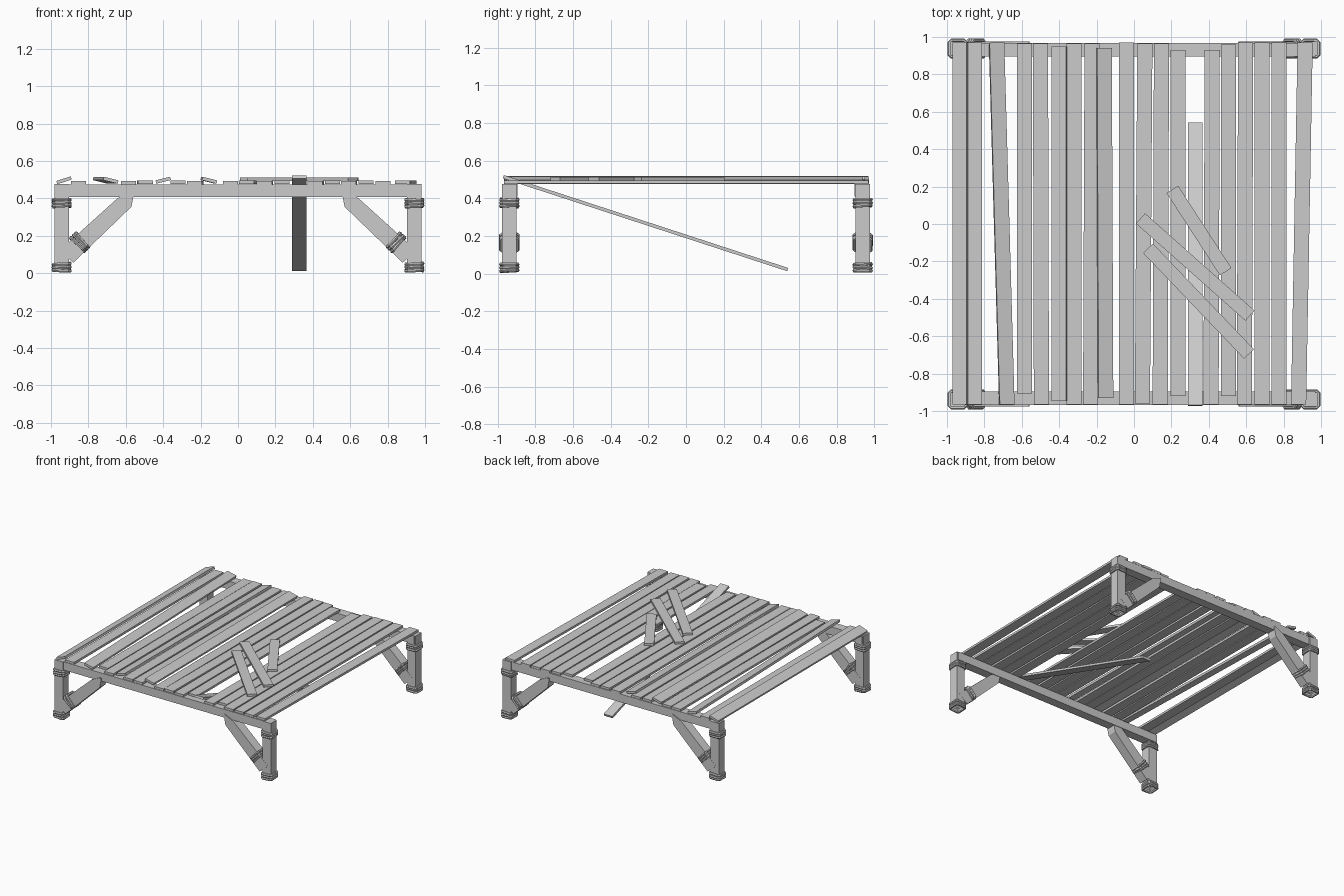
import bpy, bmesh, math, random
from mathutils import Vector, Matrix

if "Cube" in bpy.data.objects:
    bpy.data.objects.remove(bpy.data.objects["Cube"])

random.seed(4)


def finish(name, bm):
    bmesh.ops.recalc_face_normals(bm, faces=bm.faces)
    mesh = bpy.data.meshes.new(name)
    bm.to_mesh(mesh)
    bm.free()
    ob = bpy.data.objects.new(name, mesh)
    bpy.context.collection.objects.link(ob)
    return ob


def box(name, lo, hi, open_bottom=False):
    lo, hi = Vector(lo), Vector(hi)
    bm = bmesh.new()
    bmesh.ops.create_cube(bm, size=1, matrix=Matrix.Translation((lo + hi) / 2)
                          @ Matrix.Diagonal((*(hi - lo), 1)))
    if open_bottom:
        bm.faces.ensure_lookup_table()
        bottom = min(bm.faces, key=lambda f: f.calc_center_median().z)
        bmesh.ops.delete(bm, geom=[bottom], context='FACES_ONLY')
    return finish(name, bm)


def plank(name, a, b, width=0.08, roll=0, thick=0.018):
    """Board from end centre a to end centre b, rolled about its length."""
    a, b = Vector(a), Vector(b)
    y = (b - a).normalized()
    x = y.cross(Vector((0, 0, 1))).normalized()
    z = x.cross(y)
    m = Matrix((x, y, z)).transposed().to_4x4()
    m = Matrix.Translation((a + b) / 2) @ m @ Matrix.Rotation(math.radians(roll), 4, 'Y')
    bm = bmesh.new()
    bmesh.ops.create_cube(bm, size=1, matrix=m @ Matrix.Diagonal((width, (b - a).length, thick, 1)))
    return finish(name, bm)


def rope(name, centre, angle, half_x, half_y, coils=3, r=0.0095, pitch=0.0165):
    """Stacked coils wound round a square post; angle leans the post in XZ."""
    base = Matrix.Translation(centre) @ Matrix.Rotation(angle, 4, 'Y')
    bm = bmesh.new()
    c = 0.012
    for k in range(coils):
        m = base @ Matrix.Translation((0, 0, (k - (coils - 1) / 2) * pitch)) \
            @ Matrix.Rotation(random.uniform(-.07, .07), 4, 'X') \
            @ Matrix.Rotation(random.uniform(-.07, .07), 4, 'Y')
        hx, hy = half_x, half_y
        path = [(hx, -hy + c), (hx, hy - c), (hx - c, hy), (-hx + c, hy),
                (-hx, hy - c), (-hx, -hy + c), (-hx + c, -hy), (hx - c, -hy)]
        rings = []
        for i, (px, py) in enumerate(path):
            out = Vector((math.copysign(1, px) * (1 if abs(px) == hx else .42),
                          math.copysign(1, py) * (1 if abs(py) == hy else .42), 0))
            rings.append([bm.verts.new(m @ (Vector((px, py, 0)) + out * r * math.cos(t)
                                            + Vector((0, 0, r * math.sin(t)))))
                          for t in (j * math.pi / 3 for j in range(6))])
        for i in range(8):
            p, q = rings[i], rings[(i + 1) % 8]
            for j in range(6):
                bm.faces.new((p[j], p[(j + 1) % 6], q[(j + 1) % 6], q[j]))
    return finish(name, bm)


def brace(name, sx, y):
    prof = [(-.955, .12), (-.88, .056), (-.57, .355), (-.558, .415), (-.562, .44), (-.645, .40)]
    bm = bmesh.new()
    f = bm.faces.new([bm.verts.new((-sx * x, y - .039, z)) for x, z in prof])
    ext = bmesh.ops.extrude_face_region(bm, geom=[f], use_keep_orig=True)
    bmesh.ops.translate(bm, vec=(0, .078, 0),
                        verts=[v for v in ext['geom'] if isinstance(v, bmesh.types.BMVert)])
    return finish(name, bm)


# Legs, braces and rope bindings at the four corners
CX, CY = 0.9425, 0.938
for sy, fb in ((-1, "front"), (1, "back")):
    for sx, lr in ((-1, "left"), (1, "right")):
        x, y, tag = sx * CX, sy * CY, f"{fb}_{lr}"
        box(tag + "_leg", (x - .038, y - .038, .01), (x + .038, y + .038, .476), True)
        brace(tag + "_brace", sx, y)
        rope(tag + "_upper_rope", (x, y, .375), 0, .044, .044)
        rope(tag + "_foot_rope", (x, y, .032), 0, .044, .044)
        rope(tag + "_brace_rope", (sx * .845, y, .165), -sx * math.radians(46), .049, .044)
    # Cross beam between the legs
    box(fb + "_beam", (-.97, sy * .932 - .037, .408), (.97, sy * .932 + .037, .475))

# Deck boards: x at front, x at back, y front, y back, roll
boards = [
    (-.93, -.93, -.965, .97, -18), (-.852, -.852, -.965, .97, 0),
    (-.68, -.735, -.965, .97, 14), (-.585, -.585, -.905, .965, 0),
    (-.495, -.50, -.965, .965, 0), (-.40, -.40, -.945, .95, -14),
    (-.32, -.32, -.965, .965, 0), (-.232, -.224, -.965, .965, 0),
    (-.152, -.16, -.93, .94, 14), (-.04, -.04, -.965, .97, 0),
    (.045, .058, -.96, .965, 0), (.14, .147, -.965, .965, 0),
    (.235, .235, -.92, .93, 0), (.412, .418, -.965, .93, 0),
    (.505, .506, -.92, .96, 0), (.59, .597, -.965, .97, 0),
    (.685, .685, -.965, .97, 0), (.775, .775, -.965, .97, 0),
    (.88, .915, -.965, .97, 0)]
for i, (xf, xb, yf, yb, roll) in enumerate(boards, 1):
    z = .497 if roll else .484 + .002 * (i % 2)
    plank(f"deck_board_{i}", (xf, yf, z), (xb, yb, z), .081, roll)

# Fallen board hanging from the front beam
plank("fallen_board", (.327, -.97, .514), (.327, .54, .021), .078)

# Loose boards lying across the hole
plank("loose_board_1", (.035, .03, .503), (.62, -.49, .503), .073)
plank("loose_board_2", (.205, .185, .503), (.49, -.255, .503), .073)
plank("loose_board_3", (.075, -.13, .503), (.615, -.695, .503), .073)
